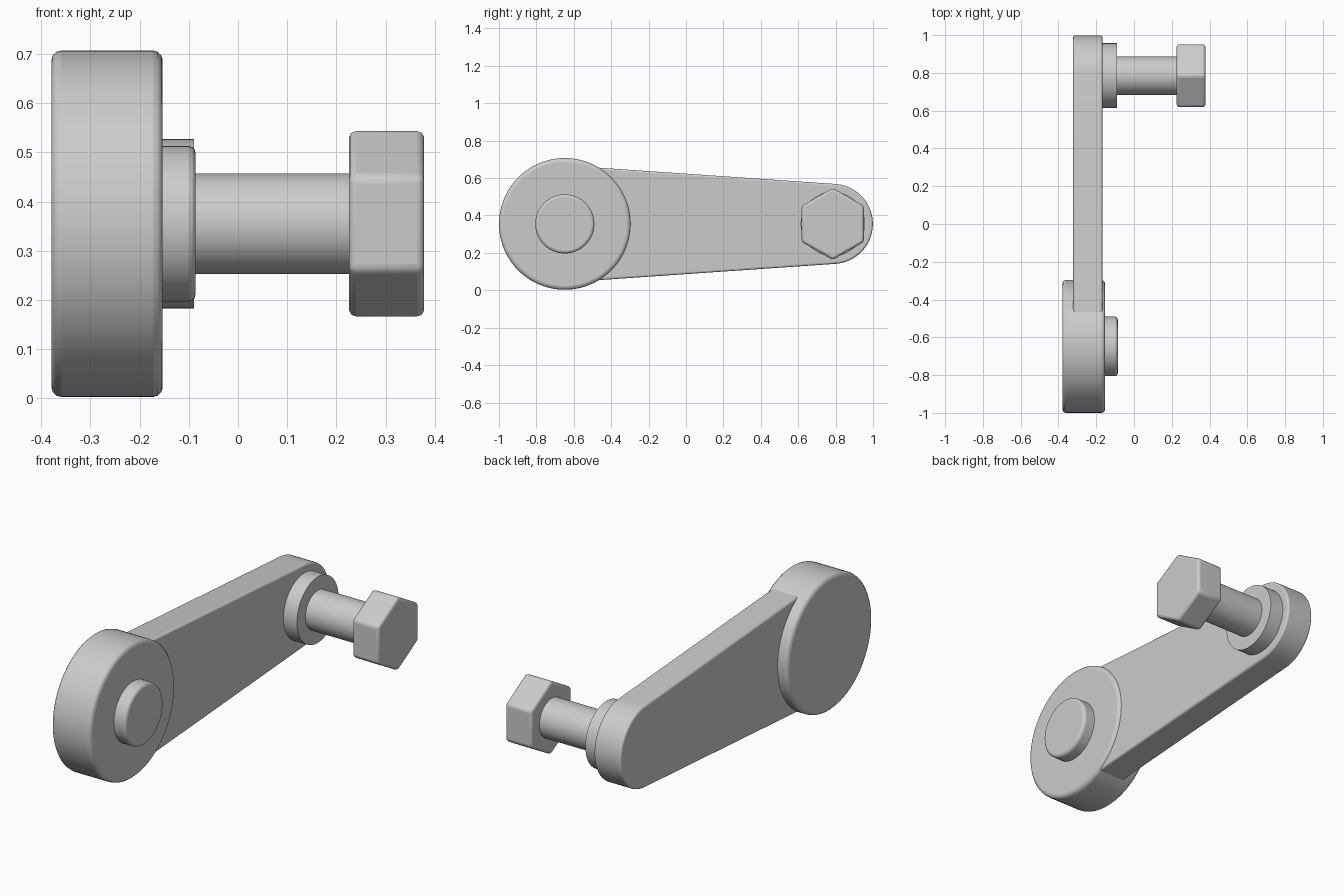
import bpy, bmesh, math

cube = bpy.data.objects.get("Cube")
if cube:
    bpy.data.objects.remove(cube, do_unlink=True)

metal = bpy.data.materials.new("grey metal")
metal.use_nodes = True
GREY = (0.6, 0.6, 0.6, 1)
metal.diffuse_color = GREY
metal.node_tree.nodes["Principled BSDF"].inputs["Base Color"].default_value = GREY

AXIS_Z = 0.355
HUB_Y, PIN_Y = -0.648, 0.785


def arc(y, radius, start, end, steps):
    """Points of a circle arc in the y-z plane, angles in degrees."""
    angles = [math.radians(start + (end - start) * i / steps) for i in range(steps + 1)]
    return [(y + radius * math.cos(a), AXIS_Z + radius * math.sin(a)) for a in angles]


def circle(y, radius, sides=64, start=0):
    return arc(y, radius, start, start + 360, sides)[:-1]


def plate(name, outline, x0, x1, bevel=0.0, segments=3):
    """Extrude a y-z outline along x, with optional rounded edges."""
    bm = bmesh.new()
    face = bm.faces.new([bm.verts.new((x0, y, z)) for y, z in outline])
    out = bmesh.ops.extrude_face_region(bm, geom=[face])
    for v in out["geom"]:
        if isinstance(v, bmesh.types.BMVert):
            v.co.x = x1
    bmesh.ops.recalc_face_normals(bm, faces=bm.faces)
    mesh = bpy.data.meshes.new(name)
    bm.to_mesh(mesh)
    bm.free()
    mesh.materials.append(metal)
    obj = bpy.data.objects.new(name, mesh)
    bpy.context.collection.objects.link(obj)
    if bevel:
        mod = obj.modifiers.new("rounded edges", "BEVEL")
        mod.width = bevel
        mod.segments = segments
        mod.limit_method = "ANGLE"
        mod.angle_limit = math.radians(30)
    bpy.ops.object.select_all(action="DESELECT")
    obj.select_set(True)
    bpy.context.view_layer.objects.active = obj
    bpy.ops.object.shade_smooth_by_angle(angle=math.radians(30))
    return obj


# Large pivot hub with its raised centre boss
plate("hub", circle(HUB_Y, 0.352, 96), -0.379, -0.153, 0.02)
plate("hub_boss", circle(HUB_Y, 0.158), -0.17, -0.086, 0.015)

# Tapered arm, rounded at the far end and buried in the hub at the other
tip = arc(PIN_Y, 0.214, -86, 86, 40)
root = [(HUB_Y, AXIS_Z + 0.313), (HUB_Y, AXIS_Z - 0.313)]
plate("arm", tip + root, -0.322, -0.167, 0.01)

# Crank pin: collar, shaft and hexagonal head
plate("pin_collar", circle(PIN_Y, 0.172), -0.18, -0.089)
plate("pin_shaft", circle(PIN_Y, 0.102), -0.1, 0.235)
plate("pin_hex_head", circle(PIN_Y, 0.192, 6, 30), 0.226, 0.378, 0.014)
